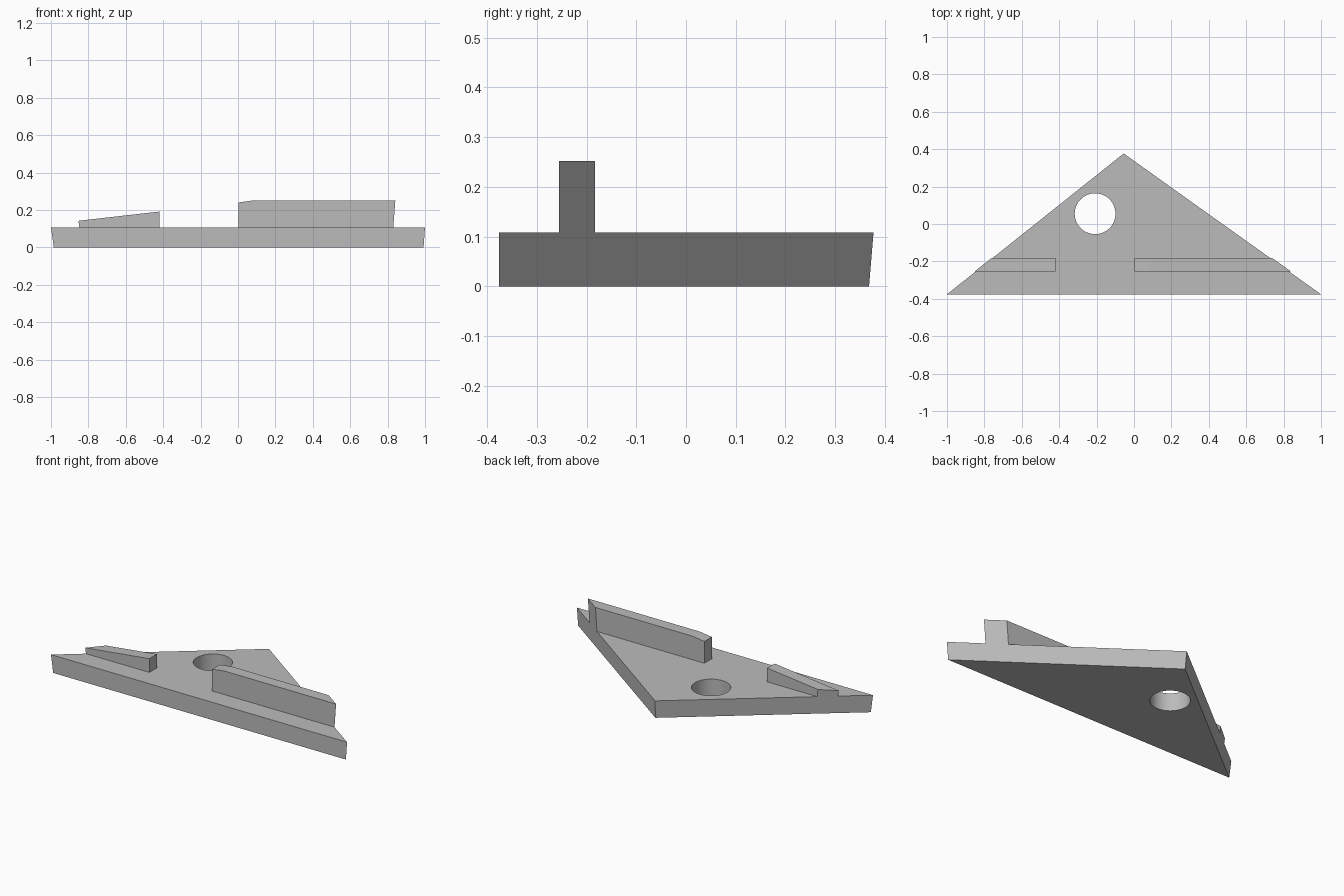
import bpy, bmesh, math

cube = bpy.data.objects.get("Cube")
if cube:
    bpy.data.objects.remove(cube, do_unlink=True)

grey = bpy.data.materials.new("plain grey")
grey.use_nodes = True
colour = (0.5, 0.5, 0.5, 1)
grey.diffuse_color = colour
grey.node_tree.nodes["Principled BSDF"].inputs["Base Color"].default_value = colour

TOP = 0.108                       # plate thickness
FRONT, APEX_X, APEX_Y = -0.376, -0.055, 0.377
RIB_Y = (-0.255, -0.183)          # front and back of both ribs


def left_edge(y, z):
    """x of the plate's slanted left side, leaning outwards with height."""
    return -1 + (y - FRONT) / (APEX_Y - FRONT) * (APEX_X + 1) + 0.015 * (1 - z / TOP)


def right_edge(y, z):
    """x of the plate's slanted right side, leaning outwards with height."""
    return 1 + (y - FRONT) / (APEX_Y - FRONT) * (APEX_X - 1) - 0.008 * (1 - z / TOP)


def loft(name, ring_a, ring_b):
    """Closed solid between two matching outlines."""
    bm = bmesh.new()
    a = [bm.verts.new(p) for p in ring_a]
    b = [bm.verts.new(p) for p in ring_b]
    bm.faces.new(a)
    bm.faces.new(b)
    n = len(a)
    for i in range(n):
        j = (i + 1) % n
        bm.faces.new((a[i], a[j], b[j], b[i]))
    bmesh.ops.recalc_face_normals(bm, faces=bm.faces)
    mesh = bpy.data.meshes.new(name)
    bm.to_mesh(mesh)
    bm.free()
    mesh.materials.append(grey)
    obj = bpy.data.objects.new(name, mesh)
    bpy.context.collection.objects.link(obj)
    return obj


# Triangular plate with drafted slanted sides
bottom = [(left_edge(FRONT, 0), FRONT, 0), (right_edge(FRONT, 0), FRONT, 0), (-0.051, 0.368, 0)]
top = [(-1, FRONT, TOP), (1, FRONT, TOP), (APEX_X, APEX_Y, TOP)]
plate = loft("triangular_plate", bottom, top)

# Round through hole
bpy.ops.mesh.primitive_cylinder_add(vertices=64, radius=0.109, depth=0.5, location=(-0.208, 0.055, 0.05))
cutter = bpy.context.object
cutter.name = "hole_cutter"
cutter.hide_render = True
cutter.data.materials.append(grey)
cut = plate.modifiers.new("hole", 'BOOLEAN')
cut.operation = 'DIFFERENCE'
cut.solver = 'EXACT'
cut.object = cutter
bpy.ops.object.select_all(action='DESELECT')
plate.select_set(True)
bpy.context.view_layer.objects.active = plate
bpy.ops.object.modifier_apply(modifier=cut.name)
bpy.data.objects.remove(cutter, do_unlink=True)
bpy.ops.object.shade_smooth_by_angle(angle=math.radians(30))


# Low rib with a sloping top, ending flush with the plate's side
def low_section(y):
    slope = (0.192 - 0.143) / 0.43
    x = left_edge(y, 0.145)
    return [(left_edge(y, TOP), y, TOP), (-0.42, y, TOP), (-0.42, y, 0.192),
            (x, y, 0.192 - slope * (-0.42 - x))]


loft("low_sloping_rib", *[low_section(y) for y in RIB_Y])


# Tall rib with a shallow lead-in at its inner end
def tall_section(y):
    return [(0.004, y, TOP), (right_edge(y, TOP), y, TOP), (right_edge(y, 0.252), y, 0.252),
            (0.085, y, 0.252), (0.004, y, 0.241)]


loft("tall_rib", *[tall_section(y) for y in RIB_Y])
